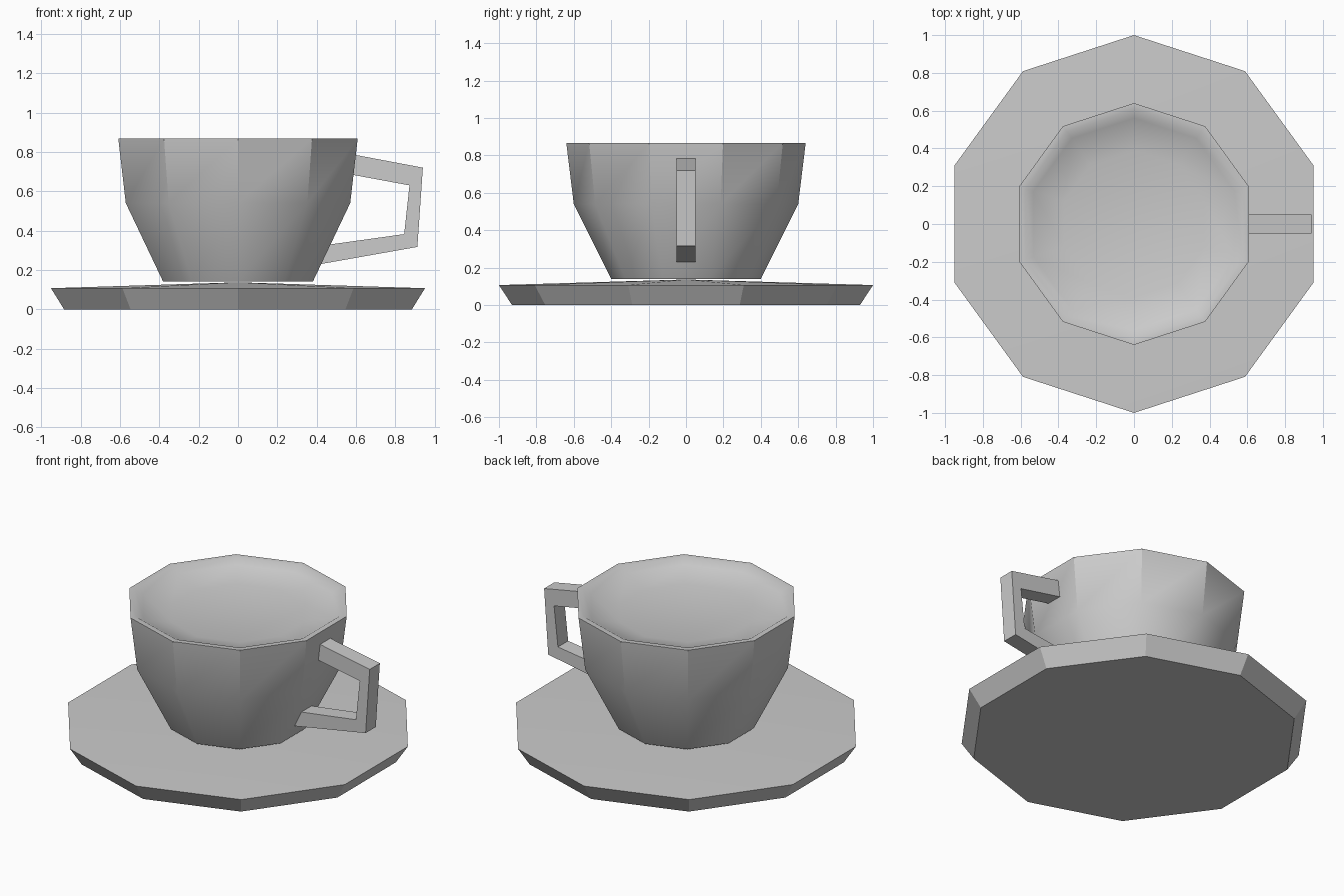
import bpy, bmesh
from math import cos, sin, pi, radians

if "Cube" in bpy.data.objects:
    bpy.data.objects.remove(bpy.data.objects["Cube"])

SIDES = 10


def lathe(name, profile, apex=None):
    """Revolve (radius, z) rings with ten sides; close the bottom, and the top with a cap or apex."""
    bm = bmesh.new()
    rings = []
    for r, z in profile:
        rings.append([bm.verts.new((r * cos(pi / 2 + 2 * pi * i / SIDES),
                                    r * sin(pi / 2 + 2 * pi * i / SIDES), z))
                      for i in range(SIDES)])
    for a, b in zip(rings, rings[1:]):
        for i in range(SIDES):
            j = (i + 1) % SIDES
            bm.faces.new((a[i], a[j], b[j], b[i]))
    bm.faces.new(rings[0][::-1])
    if apex is None:
        bm.faces.new(rings[-1])
    else:
        tip = bm.verts.new((0, 0, apex))
        for i in range(SIDES):
            bm.faces.new((rings[-1][i], rings[-1][(i + 1) % SIDES], tip))
    return finish(name, bm)


def finish(name, bm):
    bmesh.ops.recalc_face_normals(bm, faces=bm.faces)
    mesh = bpy.data.meshes.new(name)
    bm.to_mesh(mesh)
    bm.free()
    obj = bpy.data.objects.new(name, mesh)
    bpy.context.collection.objects.link(obj)
    return obj


def smooth(obj, angle):
    bpy.ops.object.select_all(action='DESELECT')
    obj.select_set(True)
    bpy.context.view_layer.objects.active = obj
    bpy.ops.object.shade_smooth_by_angle(angle=radians(angle))


# Saucer: flared edge and a very shallow raised top
saucer = lathe("saucer", [(0.93, 0), (1.0, 0.107)], apex=0.137)
smooth(saucer, 25)

# Cup: two-stage wall, narrow rim and a shallow filled inside
cup = lathe("cup", [(0.40, 0.14), (0.60, 0.54), (0.64, 0.867),
                    (0.605, 0.867), (0.56, 0.84), (0.39, 0.80)])
smooth(cup, 34)

# Handle: angular strip between an outer and an inner outline
outer = [(0.585, 0.787), (0.94, 0.72), (0.912, 0.317), (0.41, 0.228)]
inner = [(0.575, 0.685), (0.872, 0.63), (0.845, 0.382), (0.45, 0.327)]
bm = bmesh.new()
sections = []
for (xo, zo), (xi, zi) in zip(outer, inner):
    sections.append([bm.verts.new(p) for p in ((xo, -0.05, zo), (xo, 0.05, zo),
                                               (xi, 0.05, zi), (xi, -0.05, zi))])
for a, b in zip(sections, sections[1:]):
    for i in range(4):
        j = (i + 1) % 4
        bm.faces.new((a[i], a[j], b[j], b[i]))
bm.faces.new(sections[0][::-1])
bm.faces.new(sections[-1])
finish("handle", bm)
